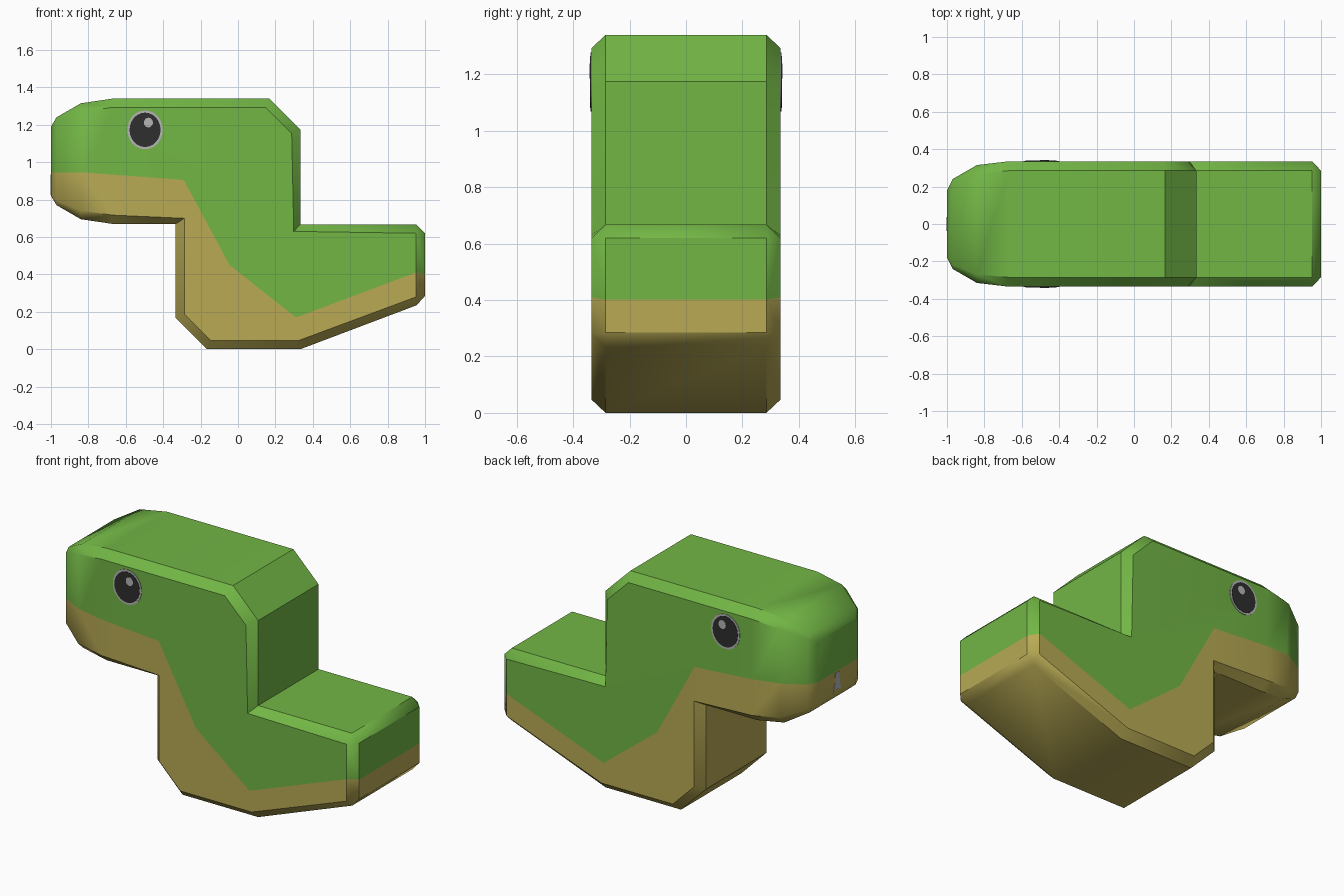
import bpy, bmesh, math
from mathutils import Vector

if "Cube" in bpy.data.objects:
    bpy.data.objects.remove(bpy.data.objects["Cube"])


def material(name, rgb):
    m = bpy.data.materials.new(name)
    lin = [((c / 255 + 0.055) / 1.055) ** 2.4 if c > 10 else c / 255 / 12.92 for c in rgb]
    m.diffuse_color = (*lin, 1)
    m.use_nodes = True
    m.node_tree.nodes["Principled BSDF"].inputs["Base Color"].default_value = m.diffuse_color
    return m


GREEN = material("leaf green", (114, 182, 69))
TAN = material("sandy tan", (184, 170, 84))
BLACK = material("eye black", (46, 46, 46))
WHITE = material("eye pale grey", (182, 182, 182))
GREY = material("tongue grey", (180, 182, 186))


def finish(bm, name, mats):
    bmesh.ops.recalc_face_normals(bm, faces=bm.faces)
    me = bpy.data.meshes.new(name)
    bm.to_mesh(me)
    bm.free()
    for m in mats:
        me.materials.append(m)
    ob = bpy.data.objects.new(name, me)
    bpy.context.collection.objects.link(ob)
    return ob


# Body outline (x, z) and the matching bevelled outline on the flat sides
OUTER = [(-.67, 1.34), (.167, 1.34), (.333, 1.175), (.333, .667), (.953, .667), (1, .62),
         (1, .285), (.955, .235), (.333, 0), (-.167, 0), (-.333, .167), (-.333, .67), (-.67, .67)]
INNER = [(-.67, 1.293), (.147, 1.293), (.287, 1.153), (.298, .63), (.953, .62), (.953, .62),
         (.953, .28), (.953, .28), (.325, .047), (-.147, .047), (-.287, .187), (-.287, .70), (-.67, .717)]
W, C = .335, .05
# Snout sections: x, bottom, top, half width, bevel
SNOUT = [(-.67, .67, 1.34, W, .047), (-.84, .695, 1.315, .315, .045),
         (-.97, .77, 1.24, .24, .025), (-1, .82, 1.19, .18, .01)]
# Painted border between the green back and the tan belly (x, z)
BORDER = [(-1.1, .945), (-.82, .945), (-.29, .905), (-.045, .45), (.31, .17), (.95, .41), (1.1, .385)]

bm = bmesh.new()
rings = []
for y, prof in ((-W, INNER), (C - W, OUTER), (W - C, OUTER), (W, INNER)):
    rings.append([bm.verts.new((x, y, z)) for x, z in prof])
for a, b in zip(rings, rings[1:]):
    for i in range(len(OUTER) - 1):
        bm.faces.new((a[i], a[i + 1], b[i + 1], b[i]))
bmesh.ops.remove_doubles(bm, verts=bm.verts, dist=1e-4)
for s in (-1, 1):                                   # flat sides
    side = []
    for x, z in INNER:
        v = min(bm.verts, key=lambda v: (v.co - Vector((x, s * W, z))).length)
        if v not in side:
            side.append(v)
    bm.faces.new(side)

# Rounded snout lofted through its sections
secs = []
for x, zb, zt, w, c in SNOUT:
    half = [(w - (C if x == -.67 else c), zt), (w, zt - c), (w, zb + c), (w - (C if x == -.67 else c), zb)]
    pts = half + [(-y, z) for y, z in reversed(half)]
    secs.append([bm.verts.new((x, y, z)) for y, z in pts])
for a, b in zip(secs, secs[1:]):
    for i in range(8):
        bm.faces.new((a[i], a[(i + 1) % 8], b[(i + 1) % 8], b[i]))
bm.faces.new(secs[-1])
bmesh.ops.remove_doubles(bm, verts=bm.verts, dist=.001)

# Cut along the painted border and colour the faces above and below it
bmesh.ops.triangulate(bm, faces=bm.faces)
for (x0, z0), (x1, z1) in zip(BORDER, BORDER[1:]):
    bmesh.ops.bisect_plane(bm, geom=bm.verts[:] + bm.edges[:] + bm.faces[:], dist=1e-5,
                           plane_co=(x0, 0, z0), plane_no=Vector((z0 - z1, 0, x1 - x0)).normalized())


def border(x):
    for (x0, z0), (x1, z1) in zip(BORDER, BORDER[1:]):
        if x0 <= x <= x1:
            return z0 + (z1 - z0) * (x - x0) / (x1 - x0)


for f in bm.faces:
    c = f.calc_center_median()
    f.material_index = 0 if c.z > border(c.x) else 1
bmesh.ops.dissolve_limit(bm, angle_limit=.01, verts=bm.verts, edges=bm.edges, delimit={'MATERIAL'})
body = finish(bm, "body", [GREEN, TAN])
bpy.context.view_layer.objects.active = body
body.select_set(True)
bpy.ops.object.shade_smooth_by_angle(angle=math.radians(38))


def plate(name, pts, thick, mat):
    """Thin plate from 3D points, pushed out by the thick vector."""
    bm = bmesh.new()
    f = bm.faces.new([bm.verts.new(p) for p in pts])
    top = bmesh.ops.extrude_face_region(bm, geom=[f])
    bmesh.ops.translate(bm, vec=thick, verts=[v for v in top["geom"] if isinstance(v, bmesh.types.BMVert)])
    return finish(bm, name, [mat])


# Eyes on both sides: rim, pupil and glint
for s, label in ((-1, "front"), (1, "back")):
    for part, cx, cz, rx, rz, t, mat in (("rim", -.497, 1.173, .095, .104, .003, WHITE),
                                         ("pupil", -.497, 1.173, .083, .092, .005, BLACK),
                                         ("glint", -.479, 1.212, .024, .026, .007, WHITE)):
        pts = [(cx + rx * math.cos(a), s * (W - .001), cz + rz * math.sin(a))
               for a in (math.tau * i / 24 for i in range(24))]
        plate(f"{label}_eye_{part}", pts, Vector((0, s * (t + .001), 0)), mat)

# Small forked tongue painted on the snout tip
tongue = [(-.02, .935), (.02, .935), (.022, .88), (.038, .825), (0, .845), (-.038, .825), (-.022, .88)]
plate("tongue", [(-.999, y, z) for y, z in tongue], Vector((-.003, 0, 0)), GREY)
